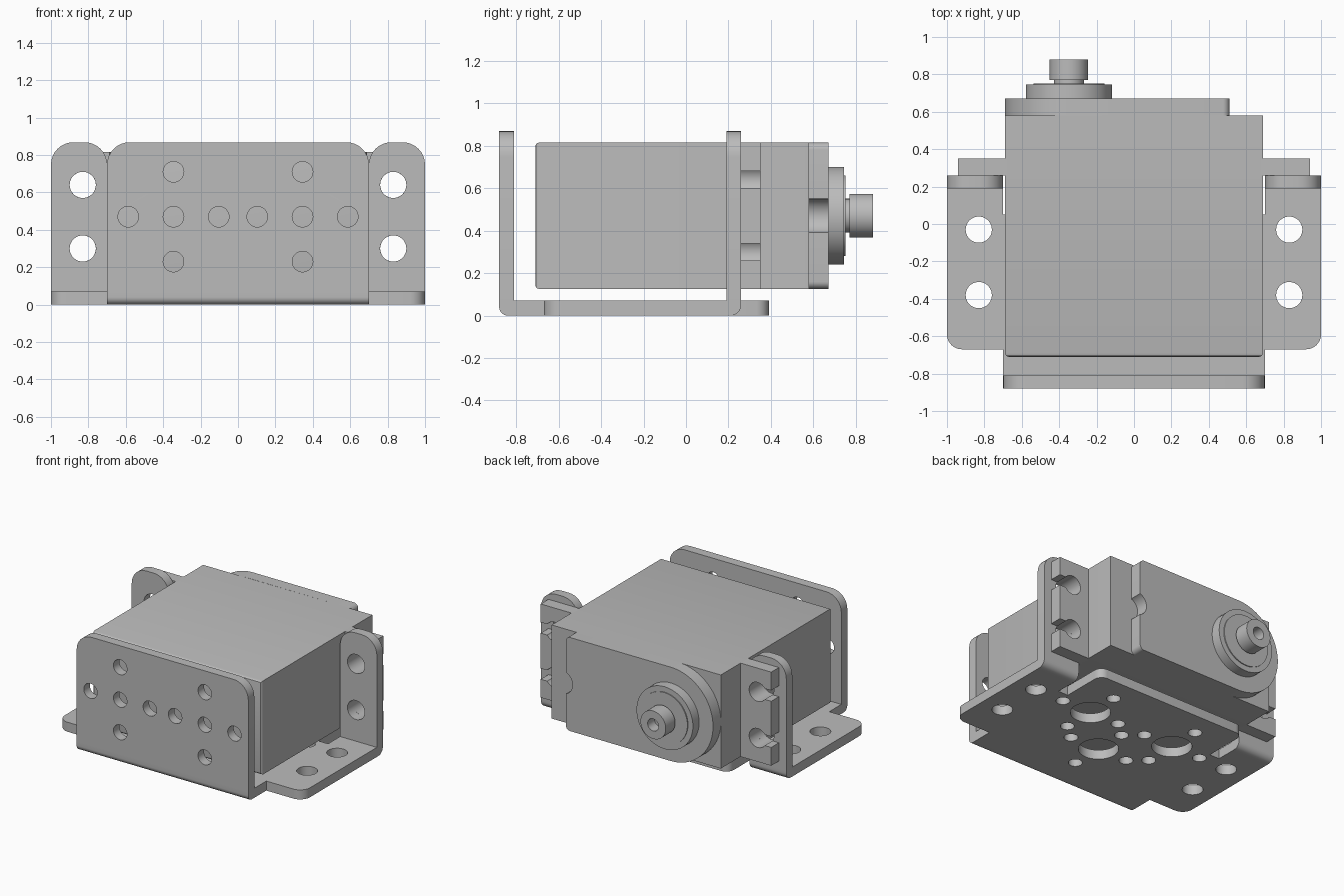
import bpy, bmesh
from math import sin, cos, tan, pi, radians
from mathutils import Vector

cube = bpy.data.objects.get("Cube")
if cube:
    bpy.data.objects.remove(cube, do_unlink=True)

grey = bpy.data.materials.new("plain grey")
grey.use_nodes = True
grey.diffuse_color = (0.5, 0.5, 0.5, 1)
grey.node_tree.nodes["Principled BSDF"].inputs["Base Color"].default_value = grey.diffuse_color


def arc(cx, cy, r, start, end, steps=24):
    angles = [radians(start + (end - start) * i / steps) for i in range(steps + 1)]
    return [(cx + r * cos(a), cy + r * sin(a)) for a in angles]


def circle(cx, cy, r):
    return arc(cx, cy, r, 0, 360, 40)[:-1]


def rounded(points, steps=8):
    """Outline from (u, v[, radius]) points, filleting those with a radius."""
    out = []
    for i, p in enumerate(points):
        here = Vector(p[:2])
        if len(p) < 3:
            out.append(here)
            continue
        a = (Vector(points[i - 1][:2]) - here).normalized()
        b = (Vector(points[(i + 1) % len(points)][:2]) - here).normalized()
        half = a.angle(b) / 2
        centre = here + (a + b).normalized() * p[2] / sin(half)
        s = here + a * p[2] / tan(half) - centre
        e = here + b * p[2] / tan(half) - centre
        turn = s.angle(e)
        for k in range(steps + 1):
            t = k / steps
            out.append(centre + (s * sin((1 - t) * turn) + e * sin(t * turn)) / sin(turn))
    return out


def finish(obj):
    obj.data.materials.clear()
    obj.data.materials.append(grey)
    bpy.ops.object.select_all(action='DESELECT')
    obj.select_set(True)
    bpy.context.view_layer.objects.active = obj
    bpy.ops.object.shade_smooth_by_angle(angle=radians(30))


def add_mesh(name, bm):
    mesh = bpy.data.meshes.new(name)
    bm.to_mesh(mesh)
    bm.free()
    obj = bpy.data.objects.new(name, mesh)
    bpy.context.collection.objects.link(obj)
    finish(obj)


def plate(name, axis, low, high, outline, holes=()):
    """Flat outline with holes, extruded along an axis between low and high."""
    curve = bpy.data.curves.new(name, 'CURVE')
    curve.dimensions = '2D'
    curve.fill_mode = 'BOTH'
    curve.extrude = (high - low) / 2
    for loop in [outline, *holes]:
        spline = curve.splines.new('POLY')
        spline.points.add(len(loop) - 1)
        for point, co in zip(spline.points, loop):
            point.co = (co[0], co[1], 0, 1)
        spline.use_cyclic_u = True
    temp = bpy.data.objects.new(name + " outline", curve)
    bpy.context.collection.objects.link(temp)
    graph = bpy.context.evaluated_depsgraph_get()
    mesh = bpy.data.meshes.new_from_object(temp.evaluated_get(graph))
    bpy.data.objects.remove(temp, do_unlink=True)
    bm = bmesh.new()
    bm.from_mesh(mesh)
    bpy.data.meshes.remove(mesh)
    for v in bm.verts:
        a, b, w = v.co.x, v.co.y, v.co.z + (low + high) / 2
        v.co = {'x': (w, a, b), 'y': (a, w, b), 'z': (a, b, w)}[axis]
    bmesh.ops.remove_doubles(bm, verts=bm.verts, dist=0.0001)
    bmesh.ops.recalc_face_normals(bm, faces=bm.faces)
    add_mesh(name, bm)


THICK, TOP = 0.07, 0.868
MID = 0.47                       # height of the output axis
LOW, HIGH = 0.125, 0.815         # bottom and top of the motor case

# Bracket base with wings, tongue and three hole groups
half = [(0.70, -0.81), (0.70, -0.67), (1, -0.67, 0.08), (1, 0.19), (0.70, 0.19),
        (0.70, 0.05), (0.62, 0.05), (0.62, 0.39, 0.06)]
mirrored = [(-p[0], *p[1:]) for p in reversed(half)]
holes = [circle(s * 0.83, y, 0.07) for s in (-1, 1) for y in (-0.03, -0.38)]
for cx, cy in ((-0.355, -0.03), (0.355, -0.03), (0, -0.37)):
    holes.append(circle(cx, cy, 0.135))
    for dx, dy in ((1, 0), (-1, 0), (0, 1), (0, -1)):
        holes.append(circle(cx + dx * 0.24, cy + dy * 0.24, 0.047))
plate("bracket_base", 'z', 0, THICK, rounded(half + mirrored), holes)

# Front plate and its bend
spots = [(s * 0.345, MID + d) for s in (-1, 1) for d in (-0.24, 0, 0.24)]
spots += [(s * x, MID) for s in (-1, 1) for x in (0.103, 0.587)]
plate("front_plate", 'y', -0.88, -0.81,
      rounded([(-0.70, THICK), (0.70, THICK), (0.70, TOP, 0.12), (-0.70, TOP, 0.12)]),
      [circle(x, z, 0.055) for x, z in spots])
plate("front_bend", 'x', -0.70, 0.70,
      rounded([(-0.88, THICK), (-0.88, 0, 0.04), (-0.81, 0), (-0.81, THICK)]))

# Side flanges with bends, and slotted mounting ears
for side, s in (("left", 1), ("right", -1)):
    plate(side + "_flange", 'y', 0.19, 0.26,
          rounded([(s * 0.70, THICK), (s, THICK), (s, TOP, 0.12), (s * 0.70, TOP, 0.12)]),
          [circle(s * 0.83, z, 0.07) for z in (0.30, 0.64)])
    x_low, x_high = sorted((s * 0.70, s))
    plate(side + "_flange_bend", 'x', x_low, x_high,
          rounded([(0.26, THICK), (0.26, 0, 0.05), (0.19, 0), (0.19, THICK)]))
    ear = [(0.68, LOW), (0.94, LOW)]
    for z in (0.30, 0.64):
        ear += [(0.94, z - 0.04), *arc(0.83, z, 0.07, -35, -325), (0.94, z + 0.04)]
    ear += [(0.94, HIGH), (0.68, HIGH)]
    plate(side + "_ear", 'y', 0.26, 0.35, [(s * x, z) for x, z in ear])

# Motor case, softened round its front face
bm = bmesh.new()
bmesh.ops.create_cube(bm, size=1)
for v in bm.verts:
    v.co = (v.co.x * 1.38, v.co.y * 1.29 - 0.065, v.co.z * (HIGH - LOW) + MID)
front = [e for e in bm.edges if all(v.co.y < -0.7 for v in e.verts)]
bmesh.ops.bevel(bm, geom=front, offset=0.02, segments=3, profile=0.5, affect='EDGES')
add_mesh("motor_case", bm)

# Gear cover: round at the output end, notched at the other
cover = arc(-0.345, MID, 0.346, 90, 270, 40)
cover += rounded([(0.3, LOW), (0.51, LOW, 0.035), (0.51, MID - 0.08)])[1:]
cover += arc(0.54, MID, 0.085, -110, -250)
cover += rounded([(0.51, MID + 0.08), (0.51, HIGH, 0.035), (0.3, HIGH)])[:-1]
plate("gear_cover", 'y', 0.58, 0.672, cover)

# Output collar and hollow shaft, turned about the output axis
profile = [(0, 0.67), (0.23, 0.67), (0.23, 0.745), (0.19, 0.745), (0.19, 0.752),
           (0.08, 0.752), (0.08, 0.77), (0.103, 0.77), (0.103, 0.88),
           (0.045, 0.88), (0.045, 0.8), (0, 0.8)]
bm = bmesh.new()
verts = [bm.verts.new((r - 0.348, y, MID)) for r, y in profile]
edges = [bm.edges.new(pair) for pair in zip(verts, verts[1:])]
bmesh.ops.spin(bm, geom=verts + edges, cent=(-0.348, 0, MID), axis=(0, 1, 0),
               angle=2 * pi, steps=56)
bmesh.ops.remove_doubles(bm, verts=bm.verts, dist=0.0001)
bmesh.ops.recalc_face_normals(bm, faces=bm.faces)
add_mesh("output_shaft", bm)
